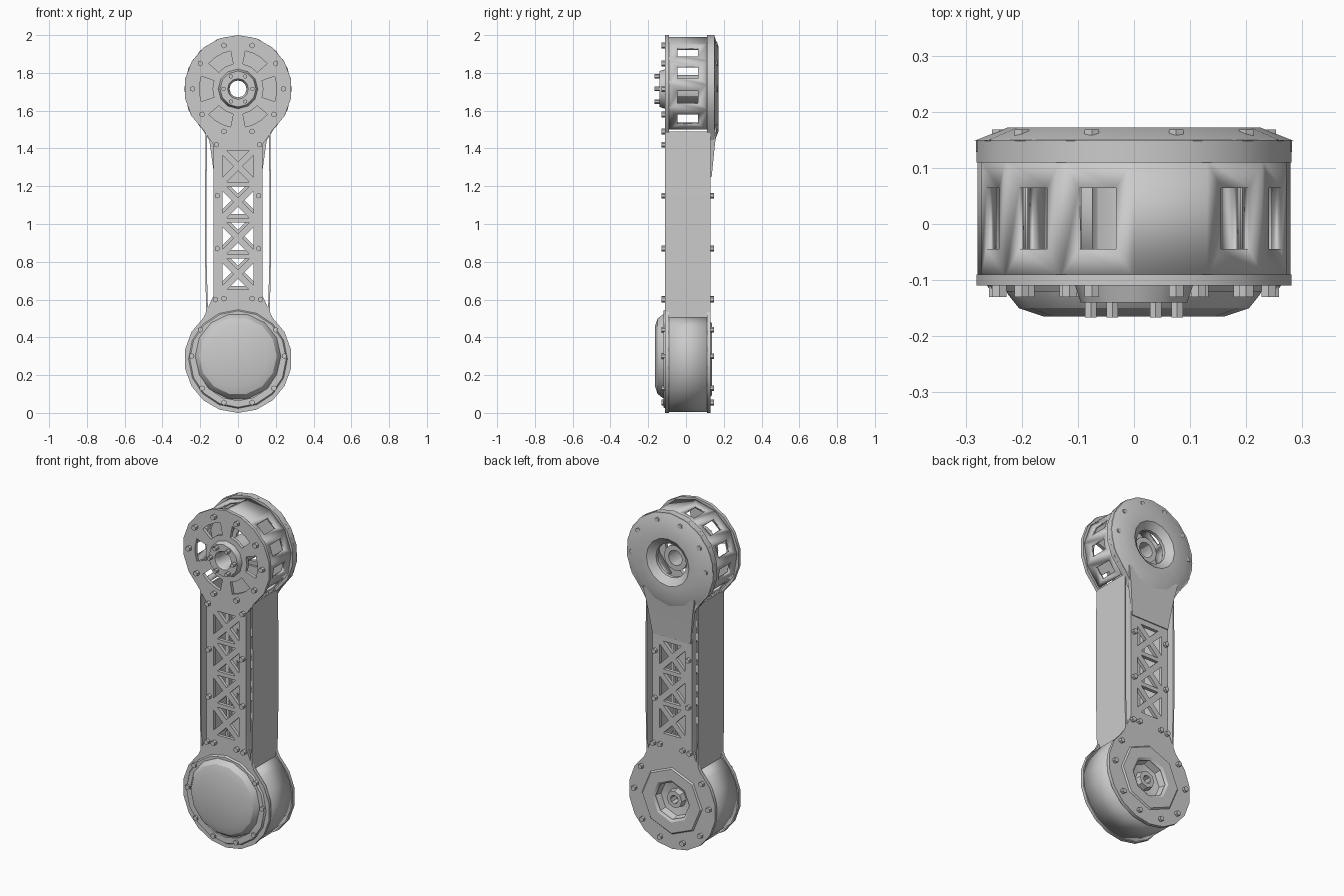
import bpy, bmesh
from math import sin, cos, radians, pi
from mathutils import Vector, Matrix

if "Cube" in bpy.data.objects:
    bpy.data.objects.remove(bpy.data.objects["Cube"])

TOP, BOT, R = 1.715, 0.285, 0.285   # joint centre heights and radius


def finish(name, bm, angle=35):
    bmesh.ops.remove_doubles(bm, verts=bm.verts, dist=0.0005)
    bmesh.ops.recalc_face_normals(bm, faces=bm.faces)
    me = bpy.data.meshes.new(name)
    bm.to_mesh(me)
    bm.free()
    ob = bpy.data.objects.new(name, me)
    bpy.context.collection.objects.link(ob)
    bpy.ops.object.select_all(action='DESELECT')
    ob.select_set(True)
    bpy.context.view_layer.objects.active = ob
    bpy.ops.object.shade_smooth_by_angle(angle=radians(angle))
    return ob


def arc(cz, r, a0, a1, n, closed=False):
    k = n if closed else n + 1
    return [(r * cos(radians(a0 + (a1 - a0) * i / n)),
             cz + r * sin(radians(a0 + (a1 - a0) * i / n))) for i in range(k)]


def plate(name, loops, y0, y1):
    """Flat x-z plate with holes, made from a filled 2D curve."""
    cu = bpy.data.curves.new(name + "_profile", 'CURVE')
    cu.dimensions, cu.fill_mode, cu.extrude = '2D', 'BOTH', abs(y1 - y0) / 2
    for pts in loops:
        s = cu.splines.new('POLY')
        s.points.add(len(pts) - 1)
        for p, (x, z) in zip(s.points, pts):
            p.co = (x, z, 0, 1)
        s.use_cyclic_u = True
    tmp = bpy.data.objects.new(name + "_profile", cu)
    bpy.context.collection.objects.link(tmp)
    dg = bpy.context.evaluated_depsgraph_get()
    me = bpy.data.meshes.new_from_object(tmp.evaluated_get(dg))
    bm = bmesh.new()
    bm.from_mesh(me)
    bpy.data.objects.remove(tmp)
    bpy.data.meshes.remove(me)
    bm.transform(Matrix.Translation((0, (y0 + y1) / 2, 0)) @ Matrix.Rotation(pi / 2, 4, 'X'))
    return finish(name, bm)


def lathe(name, prof, cz, n=16, closed=False):
    """Spin an (r, y) profile about the joint axis."""
    bm = bmesh.new()
    rings = [[bm.verts.new((r * cos(2 * pi * i / n), y, cz + r * sin(2 * pi * i / n)))
              for i in range(n)] for r, y in prof]
    pairs = list(zip(rings, rings[1:])) + ([(rings[-1], rings[0])] if closed else [])
    for a, b in pairs:
        for i in range(n):
            j = (i + 1) % n
            bm.faces.new((a[i], a[j], b[j], b[i]))
    return finish(name, bm, 30)


def wall(name, cz, r, a0, a1, n, y0, y1, windows=()):
    """Curved drum wall; chosen facets become frames around a window."""
    bm = bmesh.new()
    pts = arc(cz, r, a0, a1, n)
    for i in range(n):
        (xa, za), (xb, zb) = pts[i], pts[i + 1]
        q = [Vector(p) for p in ((xa, y0, za), (xb, y0, zb), (xb, y1, zb), (xa, y1, za))]
        outer = [bm.verts.new(p) for p in q]
        if i not in windows:
            bm.faces.new(outer)
            continue
        c = sum(q, Vector()) / 4
        inner = [bm.verts.new(c + (p - c) * 0.52) for p in q]
        for k in range(4):
            m = (k + 1) % 4
            bm.faces.new((outer[k], outer[m], inner[m], inner[k]))
    ob = finish(name, bm, 40)
    sol = ob.modifiers.new("thickness", 'SOLIDIFY')
    sol.thickness, sol.offset = 0.018, 0
    return ob


def bolts(name, spots, y, h, r=0.015):
    bm = bmesh.new()
    for x, z in spots:
        m = Matrix.Translation((x, y, z)) @ Matrix.Rotation(pi / 2, 4, 'X')
        bmesh.ops.create_cone(bm, cap_ends=True, segments=6, radius1=r, radius2=r, depth=h, matrix=m)
    return finish(name, bm)


def truss(z0, z1, bays, half=0.095, s=0.62):
    """Triangular lightening holes that leave X braces."""
    out, h = [], (z1 - z0) / bays
    for b in range(bays):
        lo, hi = z0 + b * h, z0 + (b + 1) * h
        c = Vector((0, (lo + hi) / 2))
        q = [Vector(p) for p in ((-half, lo), (half, lo), (half, hi), (-half, hi))]
        for i in range(4):
            t = (q[i], q[(i + 1) % 4], c)
            g = sum(t, Vector((0, 0))) / 3
            out.append([tuple(g + (p - g) * s) for p in t])
    return out


def sector(cz, r0, r1, a, w):
    return arc(cz, r1, a - w, a + w, 3) + arc(cz, r0, a + w, a - w, 2)


# Main dog-bone plates
outline = (arc(TOP, R, -50, 230, 14) + [(-0.13, 1.42), (-0.13, 0.62)]
           + arc(BOT, R, 130, 410, 14) + [(0.13, 0.62), (0.13, 1.42)])
head_windows = [sector(TOP, 0.135, 0.205, a, 19) for a in (0, 60, 120, 180, 240, 300)]
plate("front_plate", [outline, arc(TOP, 0.06, 0, 360, 8, True)] + head_windows
      + truss(0.64, 1.40, 4), -0.11, -0.09)
plate("back_plate", [outline, arc(TOP, 0.13, 0, 360, 10, True), arc(BOT, 0.12, 0, 360, 8, True)]
      + truss(0.66, 1.23, 3), 0.11, 0.13)

# Drum walls
wall("upper_drum_wall", TOP, 0.265, -52, 232, 10, -0.095, 0.115, (0, 1, 2, 3, 5, 6, 7, 8, 9))
wall("lower_drum_wall", BOT, 0.27, 122, 418, 16, -0.105, 0.128)

# Side panels, slightly bowed
for side, sx in (("left", -1), ("right", 1)):
    pts = [(0.168, 0.5), (0.174, 0.8), (0.174, 1.2), (0.172, 1.49),
           (0.164, 1.49), (0.166, 1.2), (0.166, 0.8), (0.158, 0.5)]
    plate(side + "_side_panel", [[(sx * x, z) for x, z in pts]], -0.11, 0.13)
    # edge flanges of the two plates
    for end, y0, y1 in (("front", -0.09, -0.065), ("back", 0.085, 0.11)):
        plate(f"{side}_{end}_flange", [[(sx * 0.118, 0.55), (sx * 0.13, 0.55),
                                        (sx * 0.13, 1.46), (sx * 0.118, 1.46)]], y0, y1)

# Upper joint: hub, boss and back cover
lathe("upper_hub", [(0.105, -0.11), (0.095, -0.14), (0.055, -0.14), (0.045, -0.12),
                    (0.045, 0.10), (0.075, 0.10), (0.075, -0.09)], TOP, 12, True)
cover = arc(TOP, R, -48, 228, 14) + [(-0.15, 1.44), (0.15, 1.44)]
plate("back_cover_rim", [cover, arc(TOP, 0.16, 0, 360, 12, True)], 0.128, 0.15)
lathe("back_cover_dome", [(0.285, 0.148), (0.225, 0.172), (0.14, 0.172), (0.10, 0.14),
                          (0.10, 0.12), (0.16, 0.125), (0.25, 0.145)], TOP, 16, True)
# sloped chin under the back cover
bm = bmesh.new()
sec = [(0.17, 1.53, 0.165), (0.15, 1.43, 0.154), (0.125, 1.25, 0.136)]
rows = [[bm.verts.new((x, y, z)) for x, y in ((-w, 0.13), (-w, yo), (w, yo), (w, 0.13))]
        for w, z, yo in sec]
for a, b in zip(rows, rows[1:]):
    for i in range(4):
        j = (i + 1) % 4
        bm.faces.new((a[i], a[j], b[j], b[i]))
bm.faces.new(rows[0])
bm.faces.new(rows[-1])
finish("back_cover_chin", bm)

# Lower joint: front cap and recessed back socket
lathe("lower_cap", [(0.235, -0.10), (0.225, -0.125), (0.205, -0.15), (0.16, -0.165), (0, -0.165)], BOT + 0.015, 14)
lathe("lower_cap_ring", [(0.265, -0.105), (0.255, -0.12), (0.22, -0.12), (0.22, -0.105)], BOT, 16, True)
lathe("lower_socket_ring", [(0.20, 0.128), (0.19, 0.138), (0.125, 0.138), (0.11, 0.128)], BOT, 8)
lathe("lower_socket", [(0.12, 0.13), (0.105, 0.085), (0.055, 0.075), (0.05, 0.11), (0.025, 0.11),
                       (0.025, 0.06), (0, 0.06)], BOT, 8)

# Bolts
head = [(s * x, z) for s in (-1, 1) for x, z in
        ((0.24, 1.715), (0.20, 1.85), (0.075, 1.945), (0.19, 1.58), (0.075, 1.49))]
neck = [(s * x, z) for s in (-1, 1) for x, z in
        ((0.115, 1.42), (0.11, 1.15), (0.11, 0.87), (0.12, 0.60), (0.075, 0.605))]
foot = [(s * x, z) for s in (-1, 1) for x, z in
        ((0.20, 0.44), (0.245, 0.30), (0.19, 0.13), (0.075, 0.055))]
bolts("front_bolts", head + neck + foot, -0.119, 0.022)
bolts("back_bolts", neck[1:5] + neck[6:] + foot, 0.138, 0.02)
bolts("back_cover_bolts", head[:3] + head[5:8], 0.160, 0.016)
bolts("hub_bolts", arc(TOP, 0.077, 0, 360, 6, True), -0.152, 0.03, 0.012)
